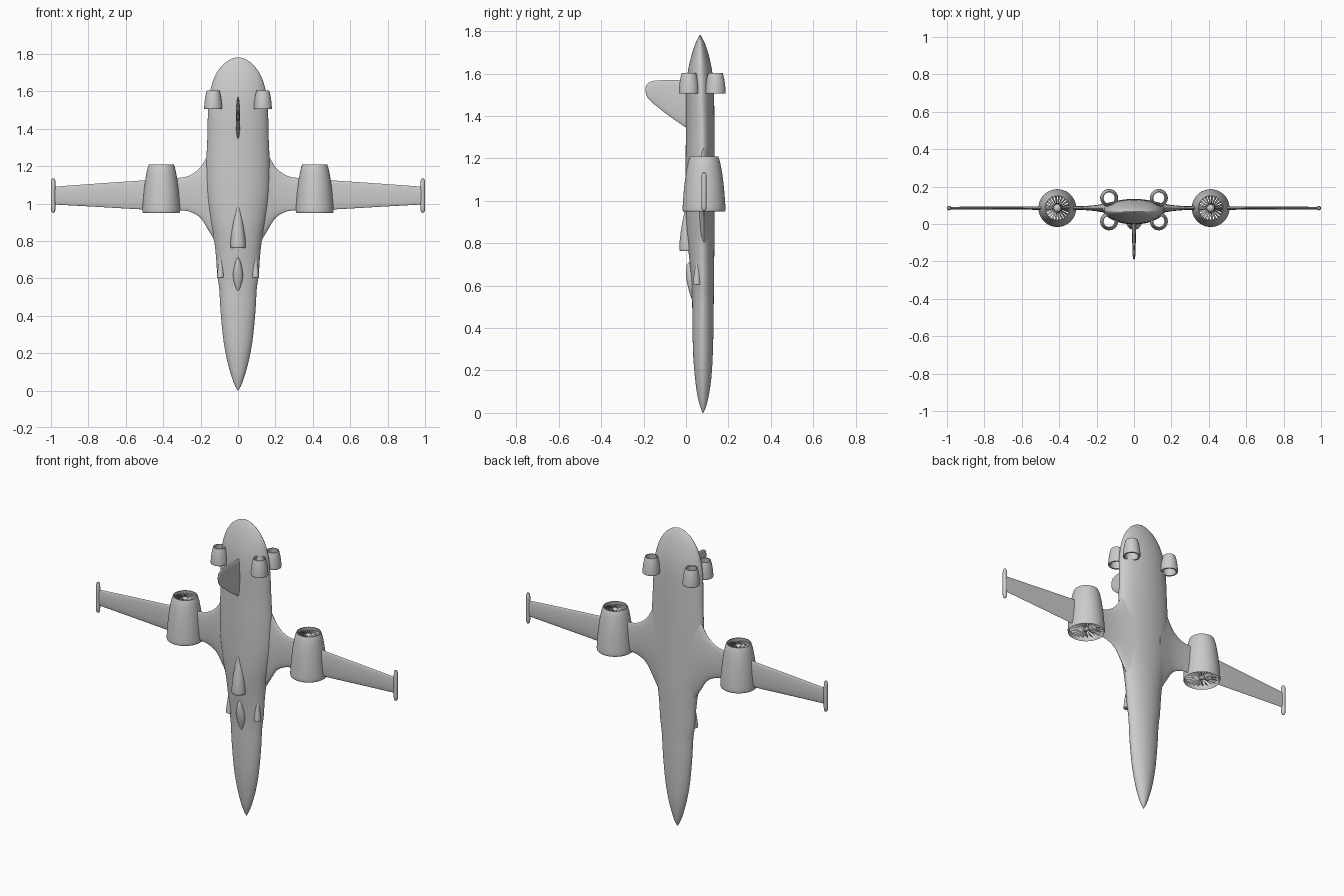
import bpy, bmesh, math
from math import sin, cos, pi

def make(name, verts, faces):
    me = bpy.data.meshes.new(name)
    bm = bmesh.new()
    vs = [bm.verts.new(v) for v in verts]
    for f in faces:
        bm.faces.new([vs[i] for i in f])
    bmesh.ops.recalc_face_normals(bm, faces=bm.faces[:])
    bm.to_mesh(me)
    bm.free()
    ob = bpy.data.objects.new(name, me)
    bpy.context.collection.objects.link(ob)
    bpy.ops.object.select_all(action='DESELECT')
    ob.select_set(True)
    bpy.context.view_layer.objects.active = ob
    bpy.ops.object.shade_smooth_by_angle(angle=math.radians(40))
    return ob

def smooth(rows, n=4):
    """Catmull-Rom resampling of a table of section rows"""
    out = []
    for i in range(len(rows) - 1):
        a, b, c, d = rows[max(i - 1, 0)], rows[i], rows[i + 1], rows[min(i + 2, len(rows) - 1)]
        for k in range(n):
            t = k / n
            out.append([0.5 * (2 * q + (r - p) * t + (2 * p - 5 * q + 4 * r - s) * t * t
                               + (3 * q - p - 3 * r + s) * t ** 3) for p, q, r, s in zip(a, b, c, d)])
    return out + [list(rows[-1])]

def loft(name, rings, closed=False):
    n, m = len(rings[0]), len(rings)
    faces = [[i * n + j, i * n + (j + 1) % n, (i + 1) % m * n + (j + 1) % n, (i + 1) % m * n + j]
             for i in range(m if closed else m - 1) for j in range(n)]
    if not closed:
        faces += [list(range(n)), list(range((m - 1) * n, m * n))]
    return make(name, [v for r in rings for v in r], faces)

def body(name, rows, x=0, n=40, power=1.0, steps=4):
    """rows: z, half width, front y, middle y, back y"""
    rings = []
    for z, w, f, c, b in smooth(rows, steps):
        ring = []
        for j in range(n):
            a = 2 * pi * j / n
            s = sin(a)
            h = (b - c) if s > 0 else (c - f)
            ring.append((x + w * cos(a), c + math.copysign(abs(s) ** power, s) * h, z))
        rings.append(ring)
    return loft(name, rings)

def lathe(name, prof, x, y, n=40, closed=True):
    return loft(name, [[(x + r * cos(2 * pi * j / n), y + r * sin(2 * pi * j / n), z)
                        for j in range(n)] for r, z in prof], closed)

# Fuselage
body("fuselage", [
    (0.0, .002, .078, .08, .082), (.03, .018, .067, .08, .095), (.08, .036, .054, .08, .107),
    (.16, .058, .043, .08, .119), (.27, .078, .034, .08, .126), (.42, .093, .03, .08, .13),
    (.54, .100, .029, .08, .131), (.62, .111, .025, .08, .132), (.72, .118, .016, .08, .133),
    (.82, .130, .006, .08, .134), (.92, .150, 0, .08, .134), (1.05, .168, -.002, .08, .134),
    (1.2, .170, -.002, .08, .134), (1.35, .164, 0, .078, .134), (1.5, .160, 0, .073, .132),
    (1.6, .149, .007, .07, .125), (1.68, .124, .024, .068, .109), (1.735, .088, .042, .067, .092),
    (1.765, .052, .055, .066, .078), (1.777, .025, .061, .066, .071), (1.782, .003, .065, .066, .067)],
    n=56, power=1.15)

# Wings with flared roots
wing_rows = [(.08, .70, 1.42, .042), (.12, .79, 1.34, .033), (.16, .86, 1.265, .024),
             (.20, .922, 1.195, .017), (.25, .953, 1.155, .012), (.31, .964, 1.138, .010),
             (.5, .968, 1.124, .009), (.75, .982, 1.107, .008), (.985, .995, 1.09, .007)]
for side, s in (("left", -1), ("right", 1)):
    rings = [[(s * x, .085 + t * sin(2 * pi * j / 28), (lo + hi) / 2 + (hi - lo) / 2 * cos(2 * pi * j / 28))
              for j in range(28)] for x, lo, hi, t in smooth(wing_rows)]
    loft(side + "_wing", rings)

    # Wing tip pod
    lathe(side + "_tip_pod", [(.001, .95), (.007, .953), (.011, .962), (.012, .98), (.012, 1.10),
                              (.011, 1.122), (.007, 1.132), (.001, 1.135)], s * .988, .085, 16, False)

    # Main engine: hollow cowl, shaft and two bladed fans
    x, y = s * .41, .085
    outer = smooth([(.098, .95), (.101, .96), (.099, 1.0), (.094, 1.06), (.086, 1.125), (.076, 1.18), (.067, 1.208)], 3)
    inner = smooth([(.062, 1.208), (.066, 1.18), (.078, 1.11), (.088, 1.03), (.093, .96)], 3)
    lathe(side + "_engine_cowl", outer + inner, x, y, 48)
    lathe(side + "_engine_shaft", smooth([(.001, .957), (.014, .962), (.024, .978), (.028, 1.0), (.026, 1.1),
                                          (.022, 1.18), (.013, 1.196), (.001, 1.20)], 3), x, y, 24, False)
    for label, z0, r1, count in (("intake", .975, .093, 22), ("exhaust", 1.188, .065, 22)):
        verts, faces = [], []
        for k in range(count):
            a = 2 * pi * k / count
            for r, half, dz in ((.018, .0025, .009), (r1, .0075 * r1 / .09, .006)):
                for q in (-1, 1):
                    verts.append((x + r * cos(a) - q * half * sin(a),
                                  y + r * sin(a) + q * half * cos(a), z0 + q * dz))
            faces.append([4 * k, 4 * k + 1, 4 * k + 3, 4 * k + 2])
        make(f"{side}_{label}_fan", verts, faces)

    # Small tail thrusters, open right through
    for label, ty in (("front", .014), ("back", .139)):
        prof = smooth([(.046, 1.505), (.048, 1.51), (.046, 1.54), (.041, 1.575), (.034, 1.603)], 3) + \
               smooth([(.029, 1.603), (.032, 1.575), (.034, 1.54), (.036, 1.51), (.039, 1.505)], 3)
        lathe(f"{side}_{label}_thruster", prof, s * .133, ty, 32)

    # Side scoop
    body(side + "_side_scoop", [(.605, .018, .033, .052, .069), (.625, .018, .034, .052, .069),
                                (.67, .013, .04, .053, .066), (.705, .008, .046, .054, .062),
                                (.722, .002, .052, .055, .057)], s * .093, 20)

# Dorsal scoop and canopy
body("dorsal_scoop", [(.763, .038, -.028, .01, .03), (.775, .041, -.031, .01, .03), (.83, .037, -.028, .01, .03),
                      (.89, .028, -.019, .01, .03), (.945, .016, -.008, .008, .02), (.975, .008, -.004, .005, .01),
                      (.987, .001, .001, .002, .003)], n=28)
body("canopy", [(.53, .002, .03, .032, .034), (.555, .014, .02, .032, .04), (.59, .024, .01, .032, .045),
                (.62, .027, .004, .03, .045), (.65, .023, .0, .026, .045), (.68, .016, .0, .022, .04),
                (.70, .009, .004, .02, .03), (.712, .001, .017, .018, .019)], n=28)

# Tail fin
fin = [(.04, 1.32, 1.57, .013), (0, 1.345, 1.57, .012), (-.08, 1.40, 1.569, .010), (-.14, 1.447, 1.567, .008),
       (-.17, 1.473, 1.56, .007), (-.184, 1.492, 1.55, .005), (-.19, 1.512, 1.535, .002)]
loft("tail_fin", [[(t * sin(2 * pi * j / 24), y, (lo + hi) / 2 + (hi - lo) / 2 * cos(2 * pi * j / 24))
                   for j in range(24)] for y, lo, hi, t in smooth(fin)])
